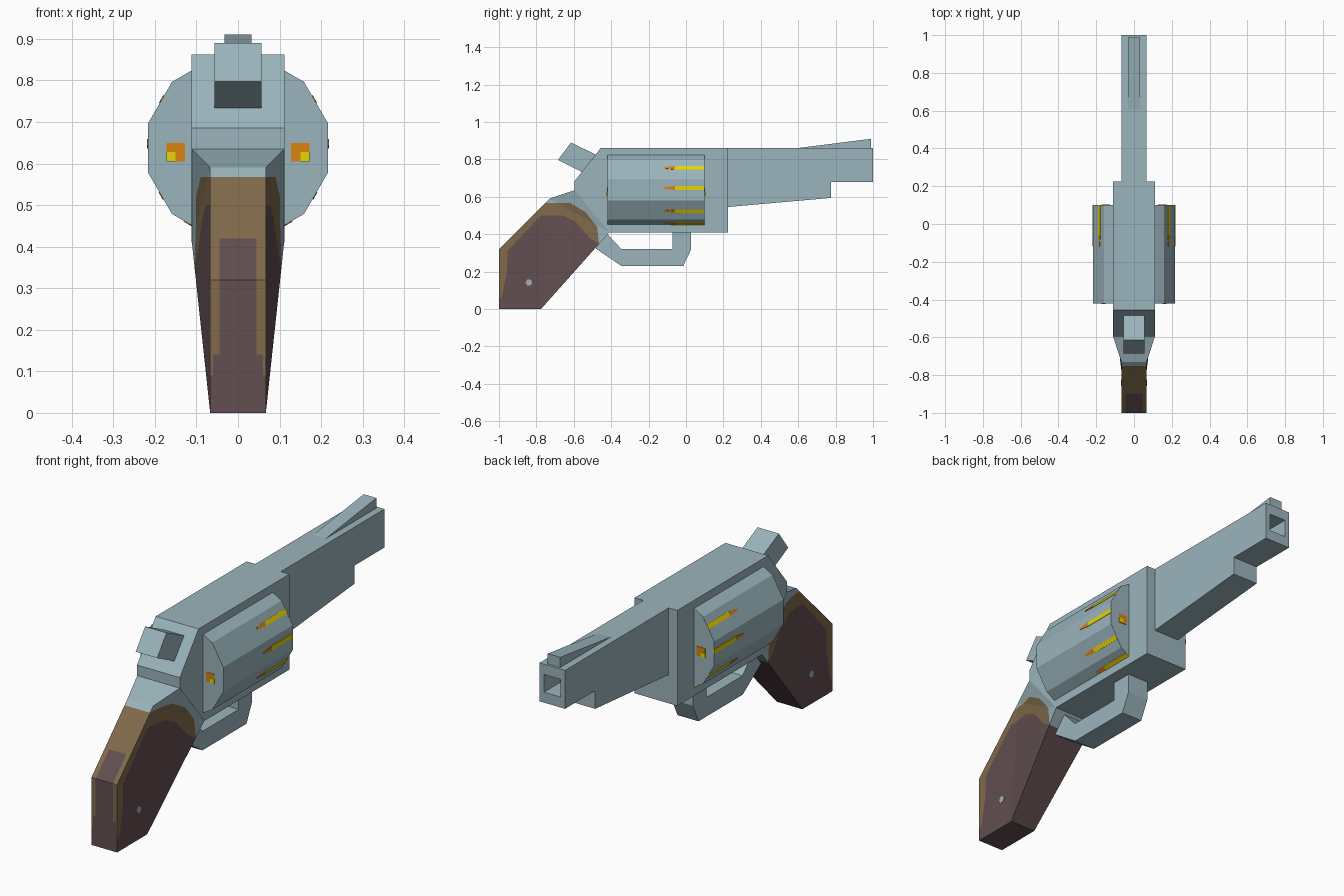
import bpy, bmesh, math
from mathutils import Vector

if "Cube" in bpy.data.objects:
    bpy.data.objects.remove(bpy.data.objects["Cube"])


def material(name, hexcode):
    m = bpy.data.materials.new(name)
    rgb = [int(hexcode[i:i + 2], 16) / 255 for i in (0, 2, 4)]
    m.diffuse_color = [c / 12.92 if c <= 0.04045 else ((c + 0.055) / 1.055) ** 2.4 for c in rgb] + [1]
    m.use_nodes = True
    m.node_tree.nodes["Principled BSDF"].inputs["Base Color"].default_value = m.diffuse_color
    return m


STEEL = material("steel", "9ab4bc")
LIGHT_WOOD = material("light_wood", "806a4b")
DARK_WOOD = material("dark_wood", "624e50")
BRASS = material("brass", "e8d602")
COPPER = material("copper", "d88410")


def finish(name, bm, *mats):
    bmesh.ops.recalc_face_normals(bm, faces=bm.faces[:])
    me = bpy.data.meshes.new(name)
    bm.to_mesh(me)
    bm.free()
    for m in mats:
        me.materials.append(m)
    ob = bpy.data.objects.new(name, me)
    bpy.context.collection.objects.link(ob)
    return ob


def prism_mesh(pts, lo, hi, place):
    """Extrude a 2D outline between two depths; place maps (u, v, depth) to 3D."""
    bm = bmesh.new()
    a = [bm.verts.new(place(u, v, lo)) for u, v in pts]
    b = [bm.verts.new(place(u, v, hi)) for u, v in pts]
    bm.faces.new(a)
    bm.faces.new(b[::-1])
    for i in range(len(pts)):
        j = (i + 1) % len(pts)
        bm.faces.new((a[i], b[i], b[j], a[j]))
    bmesh.ops.recalc_face_normals(bm, faces=bm.faces[:])
    return bm


def side(u, v, d):
    return (d, u, v)


def side_part(name, pts, half):
    return finish(name, prism_mesh(pts, -half, half, side), STEEL)


# Frame, hammer, trigger guard and front sight
side_part("frame", [(-0.455, 0.862), (0.225, 0.862), (0.225, 0.41), (-0.41, 0.41),
                    (-0.595, 0.635), (-0.595, 0.685)], 0.112)
side_part("hammer", [(-0.615, 0.89), (-0.685, 0.797), (-0.50, 0.705), (-0.43, 0.80)], 0.056)
side_part("trigger_guard", [(-0.42, 0.40), (-0.485, 0.325), (-0.345, 0.23), (-0.015, 0.23),
                            (0.028, 0.32), (0.028, 0.42), (-0.073, 0.42), (-0.073, 0.32),
                            (-0.345, 0.32)], 0.055)
side_part("front_sight", [(0.61, 0.855), (0.61, 0.862), (0.988, 0.91), (0.988, 0.855)], 0.033)

# Barrel with a square bore sunk into the muzzle
bm = prism_mesh([(0.22, 0.862), (1, 0.862), (1, 0.68), (0.775, 0.68), (0.775, 0.594),
                 (0.22, 0.545)], -0.067, 0.067, side)
muzzle = max(bm.faces, key=lambda f: f.calc_center_median().y)
bmesh.ops.inset_region(bm, faces=[muzzle], thickness=0.033)
for v in muzzle.verts:
    v.co.z = 0.771 + math.copysign(0.042, v.co.z - 0.771)
bore = bmesh.ops.extrude_face_region(bm, geom=[muzzle])
bmesh.ops.translate(bm, vec=(0, -0.12, 0),
                    verts=[g for g in bore["geom"] if isinstance(g, bmesh.types.BMVert)])
if muzzle.is_valid:
    bmesh.ops.delete(bm, geom=[muzzle], context='FACES_ONLY')
finish("barrel", bm, STEEL)

# Twelve-sided cylinder
CZ, R = 0.6375, 0.2247
APOTHEM = R * math.cos(math.radians(15))
ring = [(R * math.cos(math.radians(15 + 30 * k)), CZ + R * math.sin(math.radians(15 + 30 * k)))
        for k in range(12)]
finish("cylinder", prism_mesh(ring, -0.42, 0.10, lambda u, v, d: (u, d, v)), STEEL)

# Cartridges seen as thin strips on the cylinder facets, and squares on its ends
for s, tag in ((1, "right"), (-1, "left")):
    for angle, t in ((30, 0.01), (0, 0.01), (-30, -0.007), (-60, 0.014)):
        c, n = math.cos(math.radians(angle)), math.sin(math.radians(angle))

        def facet(u, v, d):
            r = APOTHEM + d
            return (s * (r * c - u * n), v, CZ + r * n + u * c)

        finish(f"casing_{tag}", prism_mesh(
            [(t - 0.011, -0.06), (t + 0.011, -0.06), (t + 0.011, 0.10), (t - 0.011, 0.10)],
            -0.002, 0.002, facet), BRASS)
        finish(f"bullet_tip_{tag}", prism_mesh(
            [(t - 0.011, -0.06), (t + 0.011, -0.06), (t + 0.004, -0.12), (t - 0.004, -0.12)],
            -0.002, 0.002, facet), COPPER)
    for y, out in ((-0.42, -1), (0.10, 1)):
        for name, x0, x1, z0, z1, d, m in (
                ("cartridge_end", 0.127, 0.172, 0.605, 0.65, 0.002, COPPER),
                ("primer", 0.15, 0.172, 0.605, 0.628, 0.004, BRASS)):
            finish(f"{name}_{tag}", prism_mesh(
                [(x0, z0), (x1, z0), (x1, z1), (x0, z1)], -0.002, d,
                lambda u, v, w: (s * u, y + out * w, v)), m)

# Grip: tapers from the frame width to a narrow butt
A, B, C, D, E, F = range(6)
outline = [(-0.595, 0.635, 0.111), (-0.73, 0.59, 0.067), (-1, 0.32, 0.067),
           (-1, 0, 0.067), (-0.775, 0, 0.067), (-0.41, 0.41, 0.111)]
bm = bmesh.new()
left = [bm.verts.new((-w, y, z)) for y, z, w in outline]
right = [bm.verts.new((w, y, z)) for y, z, w in outline]
for vs in (left, right):
    for ids in ((A, B, F), (B, E, F), (B, C, D, E)):
        bm.faces.new([vs[i] for i in ids])
for i in range(6):
    j = (i + 1) % 6
    bm.faces.new((left[i], left[j], right[j], right[i]))
bmesh.ops.recalc_face_normals(bm, faces=bm.faces[:])

# Wood colour regions in side view, cut into the grip and coloured by rule
wood = [(-0.62, 0.567), (-0.54, 0.52), (-0.475, 0.44), (-0.465, 0.35), (-0.465, -0.1),
        (-1.1, -0.1), (-1.1, 0.567)]
core = [(-0.985, 0.06), (-0.957, 0.2), (-0.955, 0.31), (-0.775, 0.5), (-0.66, 0.5),
        (-0.59, 0.465), (-0.515, 0.38), (-0.465, 0.35), (-0.465, -0.1), (-1.1, -0.1),
        (-1.1, 0.06)]


def cut(co, no):
    bmesh.ops.bisect_plane(bm, geom=bm.verts[:] + bm.edges[:] + bm.faces[:], dist=1e-5,
                           plane_co=co, plane_no=no)


def inside(poly, y, z):
    hit = False
    for (y0, z0), (y1, z1) in zip(poly, poly[1:] + poly[:1]):
        if (z0 > z) != (z1 > z) and y < (y1 - y0) * (z - z0) / (z1 - z0) + y0:
            hit = not hit
    return hit


for poly in (wood, core):
    for (y0, z0), (y1, z1) in zip(poly, poly[1:] + poly[:1]):
        cut((0, y0, z0), Vector((0, z0 - z1, y1 - y0)).normalized())
for x in (-0.06, -0.045, 0.045, 0.06):
    cut((x, 0, 0), (1, 0, 0))
for z in (0.09, 0.14, 0.42):
    cut((0, 0, z), (0, 0, 1))

for f in bm.faces:
    c = f.calc_center_median()
    if not inside(wood, c.y, c.z):
        f.material_index = 0
        continue
    if abs(f.normal.x) > 0.5:
        dark = inside(core, c.y, c.z)
    elif f.normal.y < -0.3:
        dark = c.z < 0.09 or c.z < 0.42 and abs(c.x) < (0.06 if c.z < 0.14 else 0.045)
    else:
        dark = True
    f.material_index = 2 if dark else 1
bmesh.ops.dissolve_limit(bm, angle_limit=0.005, verts=bm.verts[:], edges=bm.edges[:],
                         delimit={'MATERIAL'})
finish("grip", bm, STEEL, LIGHT_WOOD, DARK_WOOD)

# Small grip screw on both sides
hexagon = [(-0.84 + 0.018 * math.cos(k * math.pi / 3), 0.142 + 0.018 * math.sin(k * math.pi / 3))
           for k in range(6)]
for s, tag in ((1, "right"), (-1, "left")):
    finish(f"grip_screw_{tag}", prism_mesh(hexagon, s * 0.065, s * 0.069, side), STEEL)
